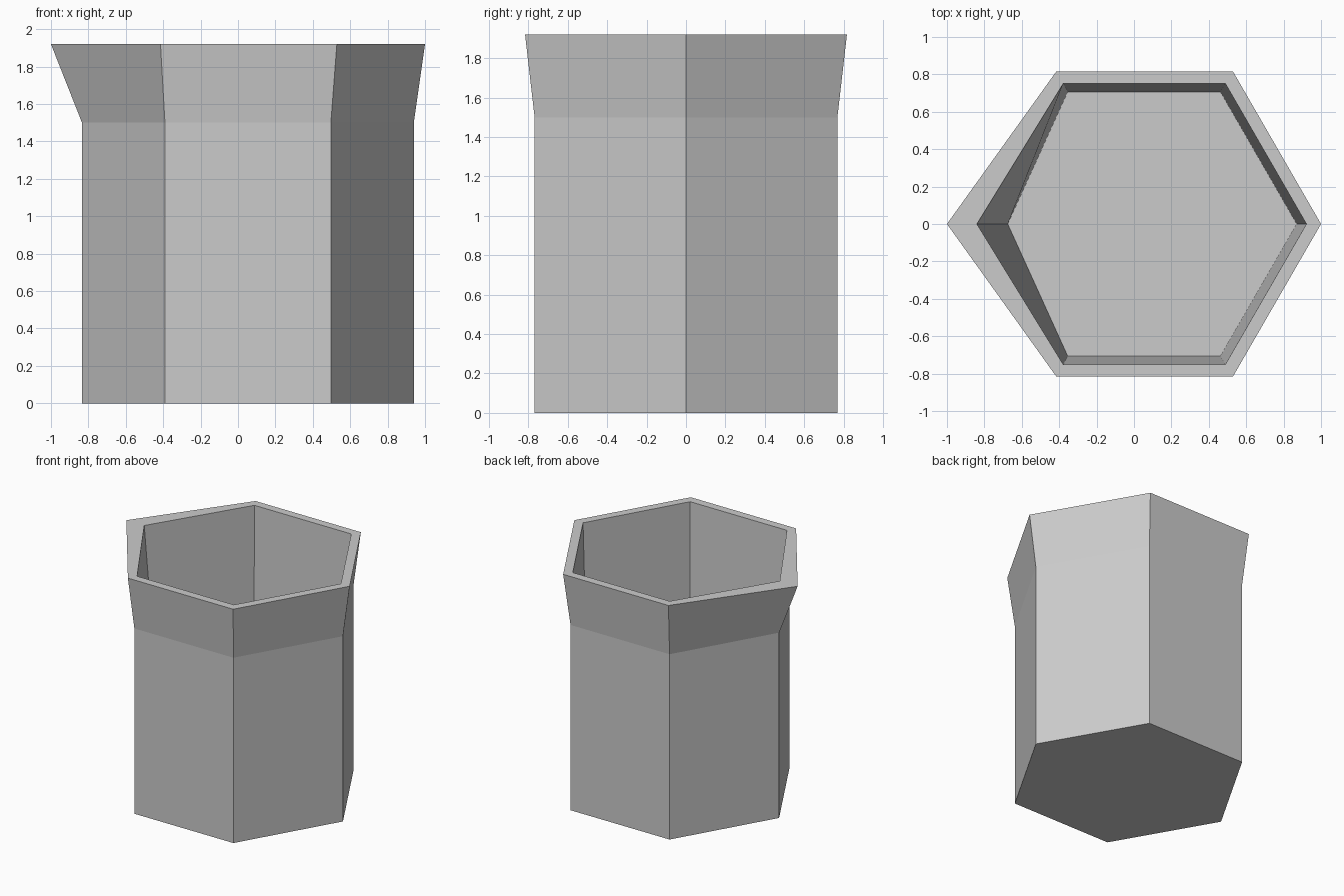
import bpy, bmesh, math

if "Cube" in bpy.data.objects:
    bpy.data.objects.remove(bpy.data.objects["Cube"])

SIDES = 6


def ring(bm, radius, cx, z, spout_x):
    """Hexagon with its -x corner moved to spout_x."""
    verts = []
    for i in range(SIDES):
        a = i * math.tau / SIDES
        x = spout_x if i == SIDES // 2 else cx + radius * math.cos(a)
        verts.append(bm.verts.new((x, radius * math.sin(a), z)))
    return verts


bm = bmesh.new()

# Outer base, flare start, rim, inner rim, inner floor (radius, centre x, z, spout x)
profile = [
    (0.887, 0.053, 0.00, -0.834),
    (0.887, 0.053, 1.50, -0.834),
    (0.943, 0.057, 1.92, -1.00),
    (0.867, 0.055, 1.92, -0.84),
    (0.816, 0.054, 0.05, -0.675),
]
rings = [ring(bm, *p) for p in profile]

# Walls between neighbouring rings
for low, high in zip(rings, rings[1:]):
    for i in range(SIDES):
        j = (i + 1) % SIDES
        bm.faces.new((low[i], low[j], high[j], high[i]))

# Underside and inner floor
bm.faces.new(rings[0][::-1])
bm.faces.new(rings[-1])
bmesh.ops.recalc_face_normals(bm, faces=bm.faces[:])

mesh = bpy.data.meshes.new("hexagonal_cup")
bm.to_mesh(mesh)
bm.free()
cup = bpy.data.objects.new("hexagonal_cup", mesh)
bpy.context.collection.objects.link(cup)
